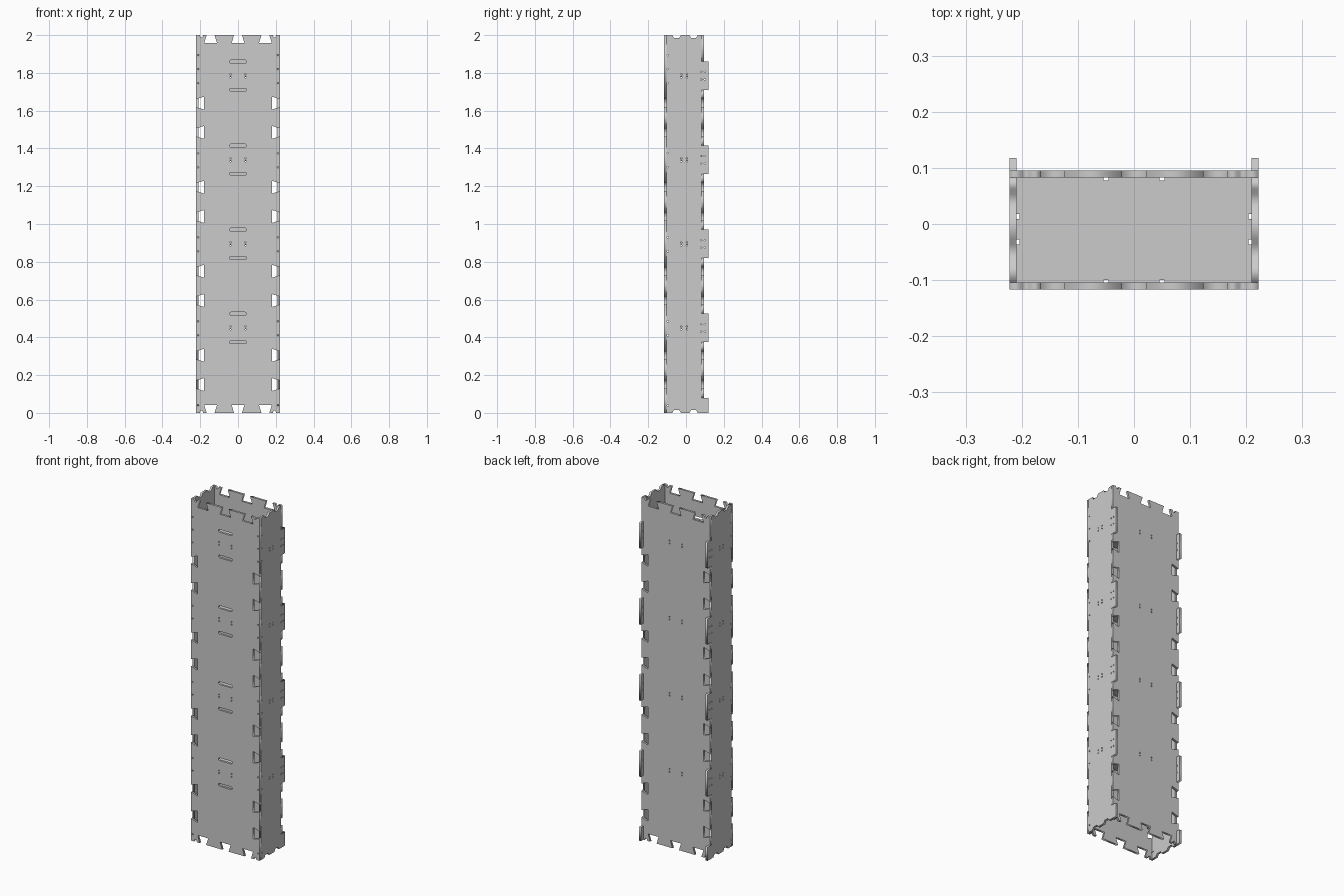
import bpy
from math import cos, sin, pi
from mathutils import Matrix

if "Cube" in bpy.data.objects:
    bpy.data.objects.remove(bpy.data.objects["Cube"])

T = 0.0125                      # sheet thickness
W, H = 0.222, 2.0               # half width, height
FRONT, BACK, TAB = -0.117, 0.095, 0.118
PITCH = 0.445
RIBS = [0.45 + PITCH * k for k in range(4)]
TIES = sorted([0.15 + PITCH * k for k in range(4)] + [0.305 + PITCH * k for k in range(4)])
TABS = [(0.0, 0.08)] + [(z - 0.075, z + 0.075) for z in RIBS]
NECK, FLARE, DEPTH = 0.021, 0.034, 0.042

AXES = {                        # sheet u, v, normal in world axes
    'xz': Matrix(((1, 0, 0), (0, 0, -1), (0, 1, 0))),
    'yz': Matrix(((0, 0, 1), (1, 0, 0), (0, 1, 0))),
    'xy': Matrix.Identity(3),
}


def sheet(name, outline, holes, plane, loc):
    """Flat sheet cut from an outline with holes, centred on loc."""
    cu = bpy.data.curves.new(name, 'CURVE')
    cu.dimensions, cu.fill_mode, cu.extrude = '2D', 'BOTH', T / 2
    for pts in [outline] + holes:
        sp = cu.splines.new('POLY')
        sp.points.add(len(pts) - 1)
        for p, (u, v) in zip(sp.points, pts):
            p.co = (u, v, 0, 1)
        sp.use_cyclic_u = True
    tmp = bpy.data.objects.new(name + "_curve", cu)
    bpy.context.collection.objects.link(tmp)
    deps = bpy.context.evaluated_depsgraph_get()
    me = bpy.data.meshes.new_from_object(tmp.evaluated_get(deps))
    bpy.data.objects.remove(tmp)
    me.transform(AXES[plane].to_4x4())
    ob = bpy.data.objects.new(name, me)
    ob.location = loc
    bpy.context.collection.objects.link(ob)


def circle(u, v, r=0.004, n=8):
    return [(u + r * cos(2 * pi * i / n), v + r * sin(2 * pi * i / n)) for i in range(n)]


def slot(v, half=0.045, r=0.008, n=6):
    right = [(half - r + r * cos(a), v + r * sin(a))
             for a in [-pi / 2 + pi * i / n for i in range(n + 1)]]
    return right + [(-u, 2 * v - w) for u, w in right]


def dovetail(c):
    """Notch steps along an edge: (position, depth)."""
    return [(c - NECK, 0), (c - FLARE, DEPTH), (c + FLARE, DEPTH), (c + NECK, 0)]


def dip(a, b, slope, d=0.015):
    return [(a, 0), (a + slope, d), (b - slope, d), (b, 0)]


def screw_rows(us):
    return [circle(u, 0.04 + PITCH / 6 * k) for u in us for k in range(26)
            if all(abs(0.04 + PITCH / 6 * k - z) > 0.045 for z in TIES)]


def wide_outline(tab_cuts):
    """Front or back sheet: dovetails on all four edges."""
    end = [(NECK, 0), (FLARE, DEPTH)][::-1] + dovetail(0.145) + dip(0.184, 0.202, 0.004, 0.012)
    end = [(FLARE, DEPTH), (NECK, 0)] + end[2:]
    side = [p for c in TIES for p in dovetail(c)]
    edge = [(W - d, z) for z, d in side]
    corner_lo, corner_hi = [(W, 0)], [(W, H)]
    if tab_cuts:
        for a, b in TABS:
            step = [(W - T, a), (W - T, b), (W, b)]
            if a > 0:
                edge += [(W, a)] + step
            else:
                corner_lo = step
        # order the edge bottom to top in blocks of four points
        blocks = [edge[i:i + 4] for i in range(0, len(edge), 4)]
        blocks.sort(key=lambda b: sum(p[1] for p in b))
        edge = [p for b in blocks for p in b]
    half = end + corner_lo + edge + corner_hi + [(u, H - d) for u, d in reversed(end)]
    return half + [(-u, v) for u, v in reversed(half)]


# front and back sheets
rib_holes = [circle(s * 0.04, z + d) for z in RIBS for s in (-1, 1) for d in (-0.008, 0.008)]
rows = screw_rows((-0.211, 0.211))
slots = [slot(z + d) for z in RIBS for d in (-0.075, 0.075)]
sheet("front_panel", wide_outline(False), rib_holes + rows + slots,
      'xz', (0, FRONT + T / 2, 0))
sheet("back_panel", wide_outline(True), rib_holes, 'xz', (0, BACK - T / 2, 0))

# side sheets with rear tabs
lo, hi = FRONT + T, BACK - T
end = dip(-0.073, -0.027, 0.009) + dip(0.018, 0.0625, 0.009)
outline = [(lo, 0)] + end
for a, b in TABS:
    outline += ([(hi, a)] if a > 0 else []) + [(TAB, a), (TAB, b), (hi, b)]
outline += [(hi, H)] + [(u, H - d) for u, d in reversed(end)] + [(lo, H)]
side_holes = [circle(-0.01 + s * 0.015, z + d) for z in RIBS for s in (-1, 1) for d in (-0.008, 0.008)]
side_holes += [circle(u, z + d) for z in RIBS for u in (0.08, 0.1) for d in (-0.02, 0.02)]
side_holes += screw_rows((lo + 0.008,))
for name, s in (("left_panel", -1), ("right_panel", 1)):
    sheet(name, outline, side_holes, 'yz', (s * (W - T / 2), 0, 0))

# horizontal ribs with small edge notches
x = W - T
n, d = 0.0045, 0.005


def notch(c):
    return [(c - n, 0), (c - n, d), (c + n, d), (c + n, 0)]


across = notch(-0.05) + notch(0.05)
along = notch(-0.032) + notch(0.013)
rib = ([(-x, lo)] + [(u, lo + e) for u, e in across] + [(x, lo)]
       + [(x - e, v) for v, e in along] + [(x, hi)]
       + [(u, hi - e) for u, e in reversed(across)] + [(-x, hi)]
       + [(-x + e, v) for v, e in reversed(along)])
for i, z in enumerate(RIBS):
    sheet(f"rib_{i + 1}", rib, [], 'xy', (0, 0, z))
